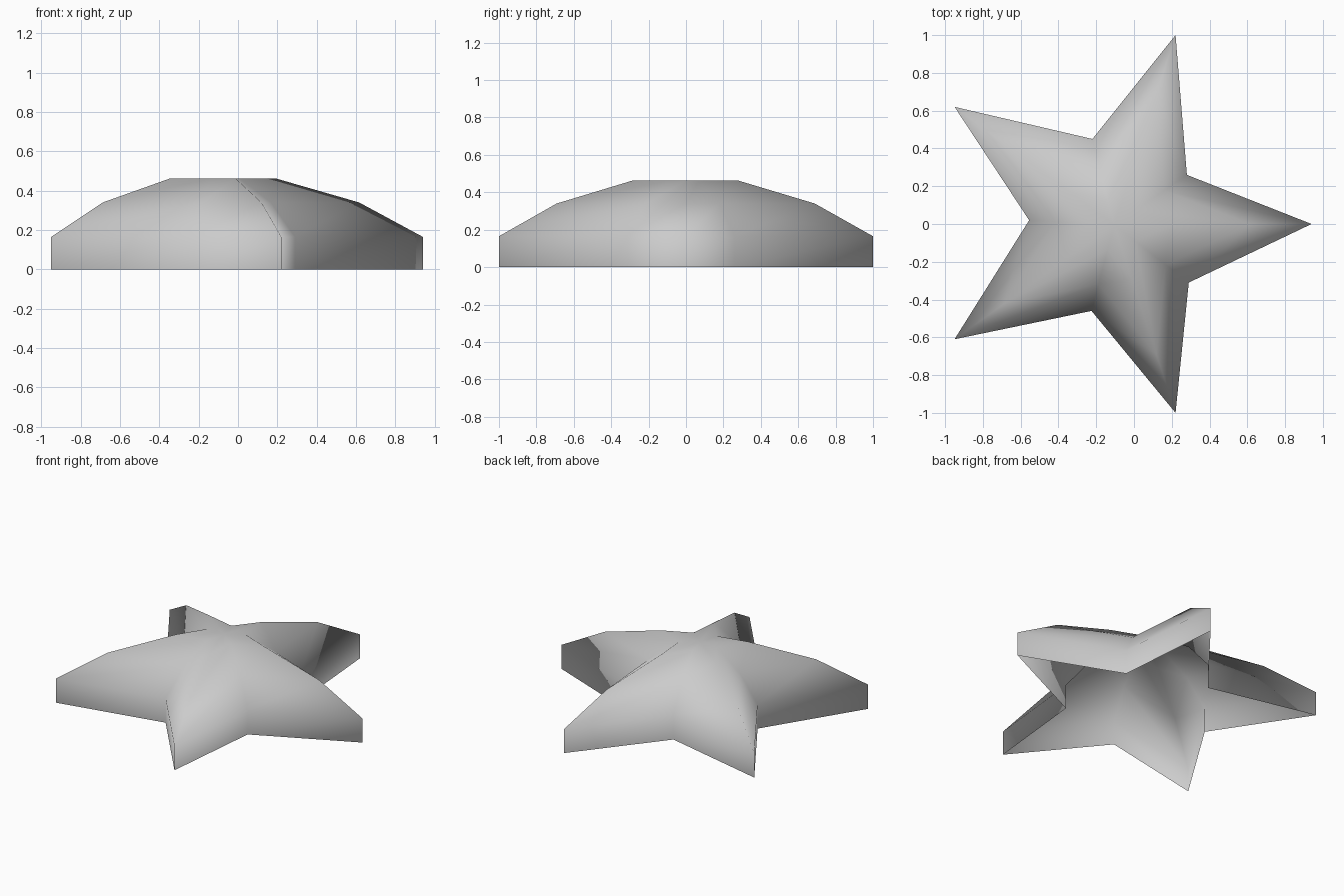
import bpy
import bmesh

cube = bpy.data.objects.get("Cube")
if cube:
    bpy.data.objects.remove(cube, do_unlink=True)

# Plain grey material
grey = bpy.data.materials.new("plain grey")
grey.use_nodes = True
colour = (0.6, 0.6, 0.6, 1)
grey.diffuse_color = colour
grey.node_tree.nodes["Principled BSDF"].inputs["Base Color"].default_value = colour

# Star outline, slightly irregular, alternating tips and notches
outline = [(0.94, 0), (0.28, 0.26), (0.22, 1), (-0.22, 0.45), (-0.95, 0.62),
           (-0.555, 0.02), (-0.95, -0.61), (-0.225, -0.46), (0.22, -1), (0.29, -0.31)]
centre_x, centre_y = -0.105, -0.005

# Rings of the domed shell: height and scale of the outline
rings = [(0, 1), (0.165, 1), (0.34, 0.69), (0.462, 0.285)]

bm = bmesh.new()
loops = []
for z, s in rings:
    loops.append([bm.verts.new((centre_x + (x - centre_x) * s,
                                centre_y + (y - centre_y) * s, z)) for x, y in outline])

# Side walls and sloping shoulders, open underneath
count = len(outline)
for low, high in zip(loops, loops[1:]):
    for i in range(count):
        j = (i + 1) % count
        bm.faces.new((low[i], low[j], high[j], high[i]))

# Flat cap fanned around the centre
top = loops[-1]
hub = bm.verts.new((centre_x, centre_y, rings[-1][0]))
for i in range(count):
    bm.faces.new((top[i], top[(i + 1) % count], hub))

for face in bm.faces:
    face.smooth = True

mesh = bpy.data.meshes.new("star_shell")
bm.to_mesh(mesh)
bm.free()
mesh.materials.append(grey)
star = bpy.data.objects.new("star_shell", mesh)
bpy.context.collection.objects.link(star)
